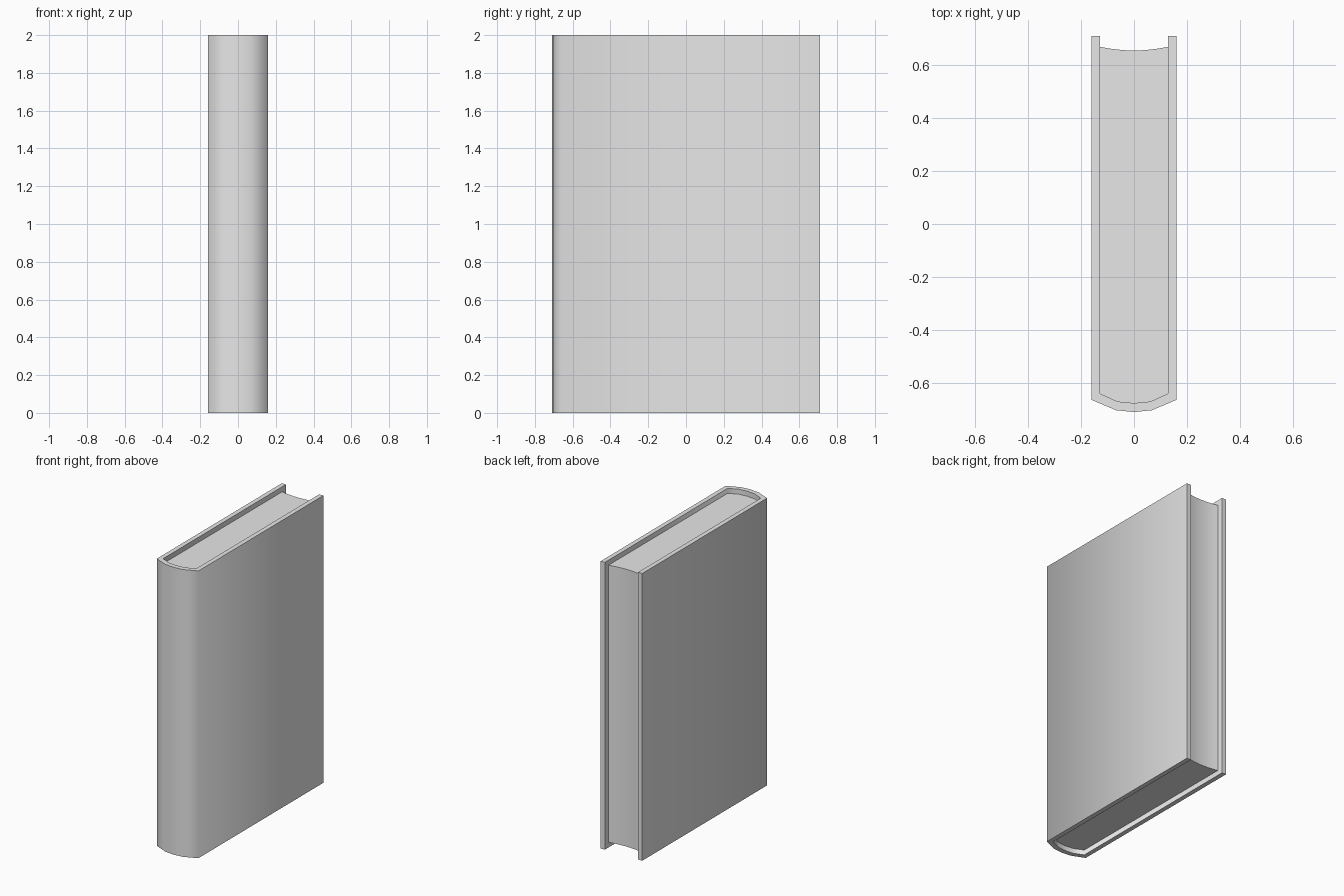
import bpy, bmesh, math

if "Cube" in bpy.data.objects:
    bpy.data.objects.remove(bpy.data.objects["Cube"])

HALF_W, BOARD = 0.16, 0.032          # half thickness of the book, board thickness
FORE_Y, HEIGHT = 0.71, 2.0
RECESS = 0.035                       # pages sit below the cover rim
INNER_W = HALF_W - BOARD

grey = bpy.data.materials.new("plain grey")
grey.diffuse_color = (0.8, 0.8, 0.8, 1)
grey.use_nodes = True
grey.node_tree.nodes["Principled BSDF"].inputs["Base Color"].default_value = grey.diffuse_color


def mirrored(half):
    """Right half of an open profile, ending on x = 0, completed to the left."""
    return half + [(-x, y) for x, y in reversed(half[:-1])]


def add_object(name, bm, angle):
    bmesh.ops.recalc_face_normals(bm, faces=bm.faces)
    mesh = bpy.data.meshes.new(name)
    bm.to_mesh(mesh)
    bm.free()
    mesh.materials.append(grey)
    obj = bpy.data.objects.new(name, mesh)
    bpy.context.collection.objects.link(obj)
    bpy.ops.object.select_all(action='DESELECT')
    obj.select_set(True)
    bpy.context.view_layer.objects.active = obj
    bpy.ops.object.shade_smooth_by_angle(angle=math.radians(angle))
    return obj


# Matching outer and inner lines, from the fore edge around the rounded spine
outer = mirrored([(HALF_W, FORE_Y), (HALF_W, -0.664), (0.068, -0.703), (0, -0.71)])
inner = mirrored([(INNER_W, FORE_Y), (INNER_W, -0.64), (0.062, -0.67), (0, -0.676)])

# Cover: two boards and spine as one folded strip
bm = bmesh.new()
rings = [[[bm.verts.new((x, y, z)) for x, y in line] for z in (0, HEIGHT)]
         for line in (outer, inner)]
(ob, ot), (ib, it) = rings
for i in range(len(outer) - 1):
    for a, b in ((ob, ot), (ot, it), (it, ib), (ib, ob)):
        bm.faces.new((a[i], a[i + 1], b[i + 1], b[i]))
for i in (0, -1):
    bm.faces.new((ob[i], ot[i], it[i], ib[i]))
add_object("cover", bm, 75)

# Page block: rounded at the spine, hollowed at the fore edge
steps = 8
fore = []
for i in range(steps + 1):
    t = -1 + 2 * i / steps
    fore.append((INNER_W * t, 0.655 + 0.014 * t * t))
bm = bmesh.new()
base = bm.faces.new([bm.verts.new((x, y, RECESS)) for x, y in inner[1:-1] + fore])
lift = bmesh.ops.extrude_face_region(bm, geom=[base], use_keep_orig=True)
bmesh.ops.translate(bm, vec=(0, 0, HEIGHT - 2 * RECESS),
                    verts=[v for v in lift["geom"] if isinstance(v, bmesh.types.BMVert)])
add_object("page_block", bm, 40)
